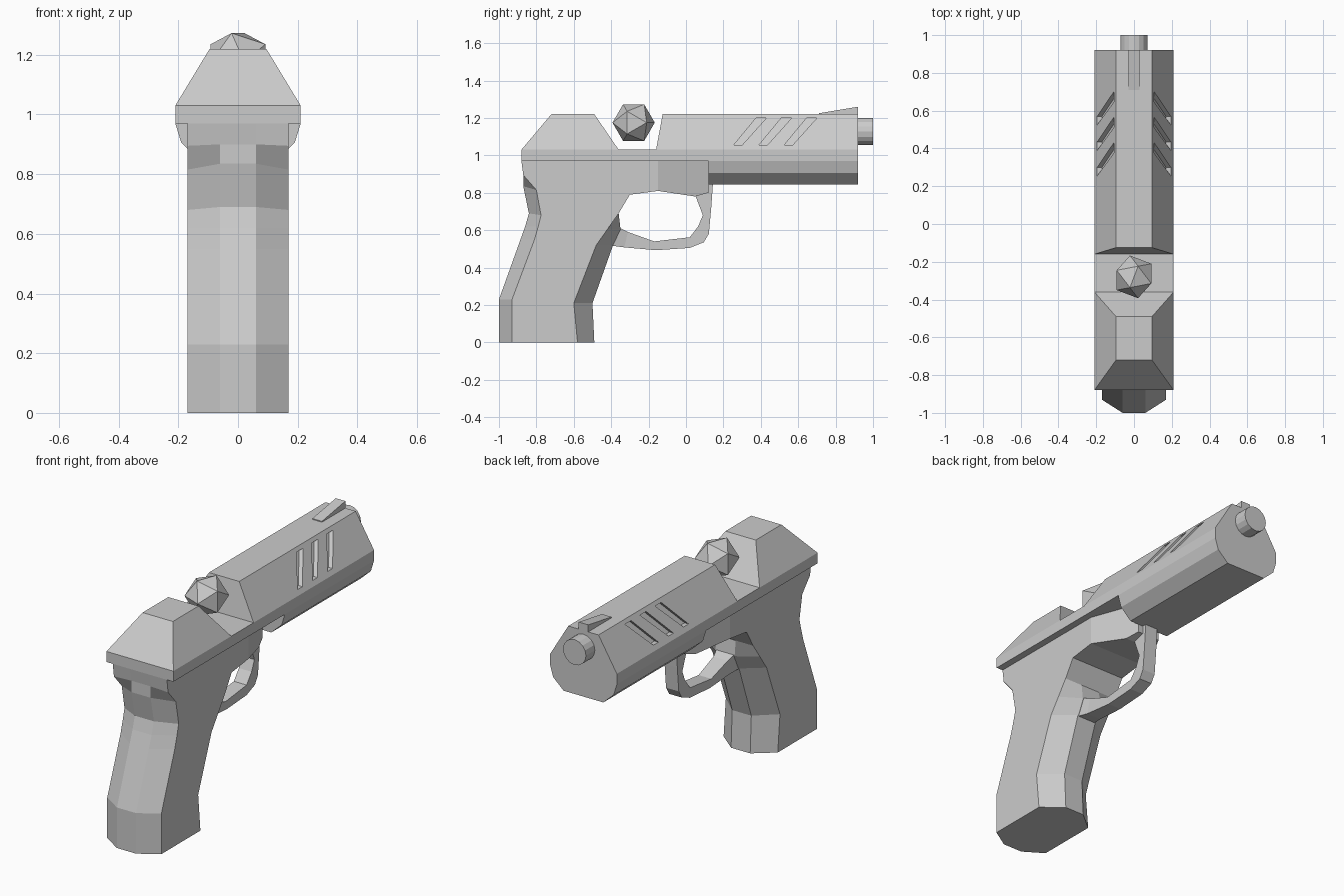
import bpy, bmesh, math
from mathutils import Vector, Matrix

if "Cube" in bpy.data.objects:
    bpy.data.objects.remove(bpy.data.objects["Cube"])


def add_object(name, bm):
    bmesh.ops.recalc_face_normals(bm, faces=bm.faces)
    mesh = bpy.data.meshes.new(name)
    bm.to_mesh(mesh)
    bm.free()
    ob = bpy.data.objects.new(name, mesh)
    bpy.context.collection.objects.link(ob)
    return ob


def loft(name, rings):
    """Skin a list of equal-length vertex rings and cap both ends."""
    bm = bmesh.new()
    vs = [[bm.verts.new(p) for p in ring] for ring in rings]
    n = len(vs[0])
    for a, b in zip(vs, vs[1:]):
        for i in range(n):
            j = (i + 1) % n
            bm.faces.new((a[i], a[j], b[j], b[i]))
    bm.faces.new(vs[0])
    bm.faces.new(vs[-1])
    return add_object(name, bm)


def rect_z(w, y0, y1, z):
    return [(-w, y0, z), (w, y0, z), (w, y1, z), (-w, y1, z)]


def rect_y(w, y, z0, z1):
    return [(-w, y, z0), (w, y, z0), (w, y, z1), (-w, y, z1)]


# Slide: rail, rear block, front block
loft("slide_rail", [rect_z(.21, -.88, .92, .97), rect_z(.21, -.88, .92, 1.03)])
loft("slide_rear", [rect_z(.21, -.88, -.36, 1.03), rect_z(.095, -.72, -.49, 1.22)])
slide = loft("slide_front", [rect_z(.21, -.16, .92, 1.03), rect_z(.095, -.125, .92, 1.22)])


# Slanted vent slots recessed into both slopes of the front block
def slope_x(z):
    return .21 - (z - 1.03) * .115 / .19


for side in (-1, 1):
    for k in range(3):
        s = k * .135
        outline = [(.255 + s, 1.055), (.30 + s, 1.055), (.43 + s, 1.2), (.375 + s, 1.2)]
        cutter = loft("slot_cutter", [[(side * (slope_x(z) + d), y, z) for y, z in outline]
                                      for d in (-.025, .05)])
        mod = slide.modifiers.new("slot", 'BOOLEAN')
        mod.operation = 'DIFFERENCE'
        mod.solver = 'EXACT'
        mod.object = cutter
        bpy.context.view_layer.objects.active = slide
        bpy.ops.object.modifier_apply(modifier=mod.name)
        bpy.data.objects.remove(cutter)

# Faceted underside of the barrel housing
half = [(.21, .97), (.19, .905), (.125, .845)]
section = half + [(-x, z) for x, z in reversed(half)]
loft("barrel_housing", [[(x, y, z) for x, z in section] for y in (.12, .92)])

# Muzzle
bm = bmesh.new()
bmesh.ops.create_cone(bm, cap_ends=True, segments=16, radius1=.072, radius2=.072, depth=.12,
                      matrix=Matrix.Translation((0, .94, 1.127)) @ Matrix.Rotation(math.pi / 2, 4, 'X'))
add_object("muzzle", bm)

# Front sight
sight = [(.71, 1.21), (.71, 1.225), (.92, 1.26), (.92, 1.21)]
loft("front_sight", [[(x, y, z) for y, z in sight] for x in (-.03, .03)])

# Grip: octagonal rings (back y, back z, back side y, back side z, front side y, front y, front z)
grip = [
    (-1.0, 0, -.93, 0, -.58, -.49, 0),
    (-1.0, .23, -.93, .23, -.60, -.50, .21),
    (-.885, .55, -.81, .55, -.48, -.39, .52),
    (-.86, .62, -.79, .62, -.42, -.35, .605),
    (-.84, .69, -.775, .68, -.36, -.36, .69),
    (-.87, .835, -.80, .815, -.30, -.30, .79),
    (-.87, .90, -.87, .895, -.30, -.30, .90),
    (-.88, .97, -.88, .97, -.30, -.30, .97),
]
rings = []
for yb, zb, ybs, zbs, yfs, yf, zf in grip:
    right = [(.06, yb, zb), (.17, ybs, zbs), (.17, yfs, zf), (.06, yf, zf)]
    rings.append(right + [(-x, y, z) for x, y, z in reversed(right)])
loft("grip", rings)

# Frame above the trigger opening, tapering to the front
loft("frame", [rect_y(w, y, z, .97) for w, y, z in
               ((.17, -.30, .79), (.17, -.15, .81), (.096, .05, .78), (.07, .12, .80))])

# Trigger guard: (half width, outer y, outer z, inner y, inner z)
guard = [(.06, -.42, .52, -.37, .62), (.045, -.33, .508, -.31, .59), (.04, -.16, .493, -.17, .54),
         (.04, .02, .505, .02, .562), (.04, .095, .535, .065, .62), (.04, .122, .58, .09, .68),
         (.04, .135, .72, .05, .785), (.04, .145, .86, .05, .86)]
loft("trigger_guard", [[(-w, yo, zo), (w, yo, zo), (w, yi, zi), (-w, yi, zi)]
                       for w, yo, zo, yi, zi in guard])

# Faceted gem floating over the gap, one triangle facing sideways
bm = bmesh.new()
bmesh.ops.create_icosphere(bm, subdivisions=1, radius=.115)
bm.faces.ensure_lookup_table()
face = bm.faces[0]
ax = face.calc_center_median().normalized()
corner = face.verts[0].co
ay = (corner - ax * corner.dot(ax)).normalized()
rot = Matrix((ax, ay, ax.cross(ay))).to_4x4()
bmesh.ops.transform(bm, matrix=Matrix.Translation(Vector((0, -.28, 1.175))) @ rot, verts=bm.verts)
add_object("gem", bm)
